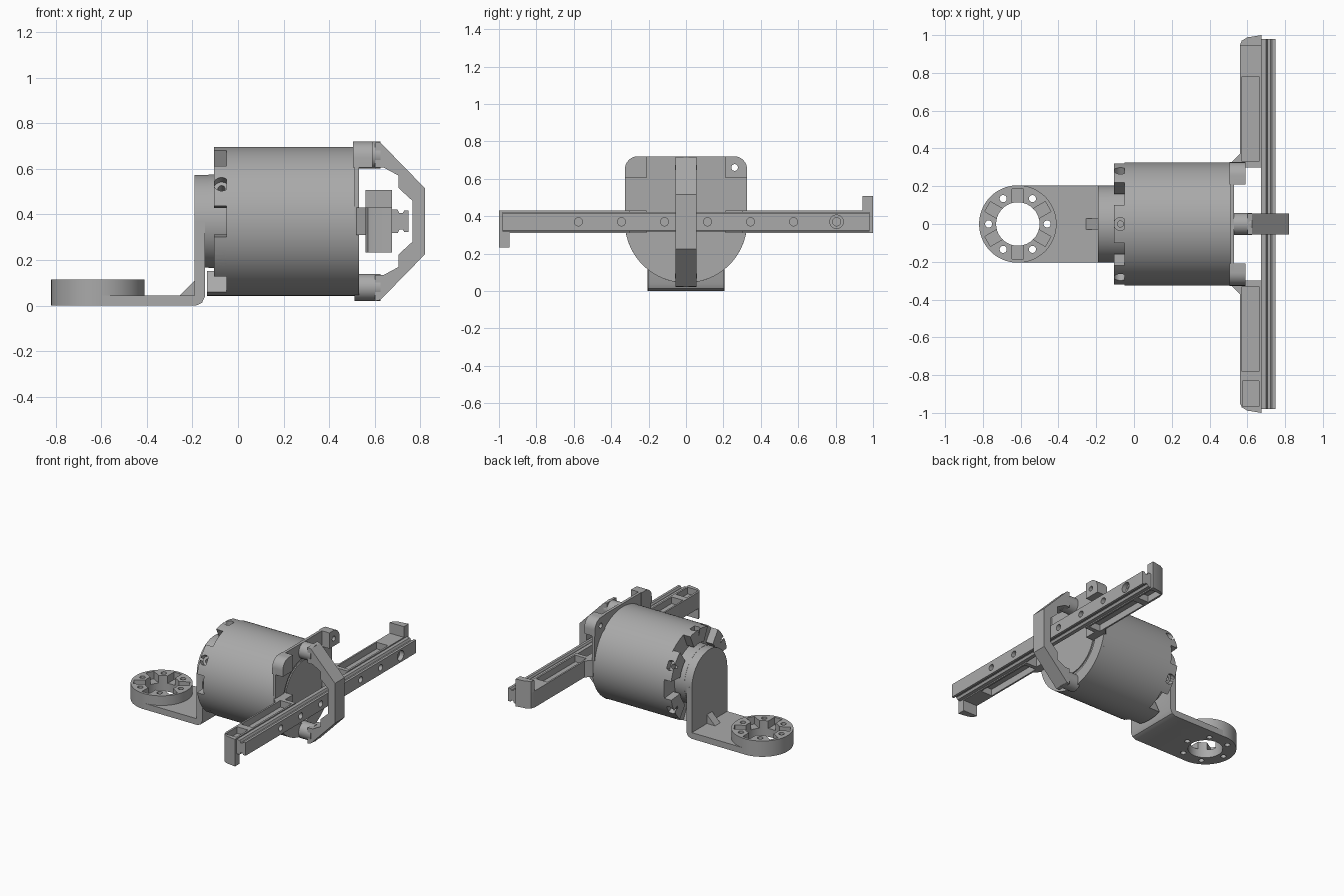
import bpy, bmesh
from math import sin, cos, pi, radians
from mathutils import Matrix, Vector

if "Cube" in bpy.data.objects:
    bpy.data.objects.remove(bpy.data.objects["Cube"])

grey = bpy.data.materials.new("machined grey")
grey.use_nodes = True
grey.diffuse_color = (0.4, 0.4, 0.4, 1)
grey.node_tree.nodes["Principled BSDF"].inputs["Base Color"].default_value = (0.4, 0.4, 0.4, 1)

AXIS_Z = 0.37   # height of the motor axis
R = 0.327       # motor radius


def finish(name, bm):
    bmesh.ops.recalc_face_normals(bm, faces=bm.faces)
    mesh = bpy.data.meshes.new(name)
    bm.to_mesh(mesh)
    bm.free()
    mesh.materials.append(grey)
    ob = bpy.data.objects.new(name, mesh)
    bpy.context.collection.objects.link(ob)
    return ob


def prism(name, pts, axis, lo, hi):
    """Extrude a 2D outline along an axis."""
    place = {"x": lambda a, b, t: (t, a, b),
             "y": lambda a, b, t: (a, t, b),
             "z": lambda a, b, t: (a, b, t)}[axis]
    bm = bmesh.new()
    low = [bm.verts.new(place(a, b, lo)) for a, b in pts]
    high = [bm.verts.new(place(a, b, hi)) for a, b in pts]
    bm.faces.new(low)
    bm.faces.new(high[::-1])
    for i in range(len(pts)):
        j = (i + 1) % len(pts)
        bm.faces.new((low[i], low[j], high[j], high[i]))
    return finish(name, bm)


def box(name, x, y, z):
    return prism(name, [(x[0], y[0]), (x[1], y[0]), (x[1], y[1]), (x[0], y[1])], "z", *z)


def rod(name, p, q, r, sides=32):
    """Cylinder between two points."""
    p, q = Vector(p), Vector(q)
    bm = bmesh.new()
    bmesh.ops.create_cone(bm, cap_ends=True, segments=sides, radius1=r, radius2=r,
                          depth=(q - p).length)
    turn = (q - p).to_track_quat("Z", "Y").to_matrix().to_4x4()
    bm.transform(Matrix.Translation((p + q) / 2) @ turn @ Matrix.Rotation(pi / sides, 4, "Z"))
    return finish(name, bm)


def cut(ob, *cutters):
    for c in cutters:
        c.hide_render = True
        mod = ob.modifiers.new("cut", "BOOLEAN")
        mod.operation, mod.solver, mod.object = "DIFFERENCE", "EXACT", c
        bpy.context.view_layer.objects.active = ob
        bpy.ops.object.modifier_apply(modifier=mod.name)
        bpy.data.objects.remove(c)
    return ob


def polar(r, deg, cx=0, cy=0):
    return cx + r * cos(radians(deg)), cy + r * sin(radians(deg))


def arc(r, a, b, n, cx=0, cy=0):
    return [polar(r, a + (b - a) * i / n, cx, cy) for i in range(n + 1)]


def coupling(name, height, matrix):
    """Ring with six screw holes and six slots in its end face."""
    ring = rod(name, (0, 0, 0), (0, 0, height), 0.205, 64)
    cut(ring, rod("bore", (0, 0, -1), (0, 0, 1), 0.115, 48))
    for i in range(6):
        x, y = polar(0.155, 60 * i)
        slot = box("slot", (0.1, 0.185), (-0.03, 0.03), (height - 0.055, 1))
        slot.data.transform(Matrix.Rotation(radians(30 + 60 * i), 4, "Z"))
        cut(ring, rod("screw", (x, y, -1), (x, y, 1), 0.019, 16), slot)
    ring.data.transform(matrix)
    return ring


# Motor housing with a bore at the back
housing = rod("motor_housing", (-0.05, 0, AXIS_Z), (0.51, 0, AXIS_Z), R, 96)
cut(housing, rod("bore", (-0.1, 0, AXIS_Z), (0.2, 0, AXIS_Z), 0.115))

# Six claws around the back rim, each with a radial screw seat
for i in range(6):
    deg = 30 + 60 * i
    outline = arc(R, deg - 18, deg + 18, 10, 0, AXIS_Z) + arc(0.225, deg + 15, deg - 15, 6, 0, AXIS_Z)
    back = -0.135 if deg == 270 else -0.105
    claw = prism("housing_claw", outline, "x", back, -0.05)
    for inner, r in ((0.285, 0.034), (0.2, 0.016)):
        a, b = polar(inner, deg, 0, AXIS_Z), polar(0.4, deg, 0, AXIS_Z)
        cut(claw, rod("screw", (-0.072, *a), (-0.072, *b), r, 24))

# Couplings: one on the motor, one on the bracket foot
coupling("motor_coupling", 0.085,
         Matrix.Translation((-0.045, 0, AXIS_Z)) @ Matrix.Rotation(-pi / 2, 4, "Y"))
FOOT_X = -0.615
coupling("foot_coupling", 0.115, Matrix.Translation((FOOT_X, 0, 0)))

# L-shaped bracket with hub and gusset
bracket = prism("bracket", [(FOOT_X, 0), (-0.185, 0), (-0.158, 0.012), (-0.145, 0.04),
                            (-0.145, AXIS_Z), (-0.19, AXIS_Z), (-0.19, 0.045), (FOOT_X, 0.045)],
                "y", -0.204, 0.204)
cut(bracket, rod("bore", (FOOT_X, 0, -1), (FOOT_X, 0, 0.1), 0.115, 48),
    rod("hub_bore", (-0.3, 0, AXIS_Z), (-0.1, 0, AXIS_Z), 0.17, 8))
for i in range(6):
    x, y = polar(0.155, 60 * i, FOOT_X)
    cut(bracket, rod("screw", (x, y, -1), (x, y, 0.2), 0.019, 16))
hub = rod("bracket_hub", (-0.19, 0, AXIS_Z), (-0.128, 0, AXIS_Z), 0.204, 64)
cut(hub, rod("hub_bore", (-0.3, 0, AXIS_Z), (-0.1, 0, AXIS_Z), 0.17, 8))
prism("gusset", [(-0.26, 0.04), (-0.18, 0.04), (-0.18, 0.12)], "y", -0.03, 0.03)

# Front mounting plate: round below, squared with rounded corners above
TOP = 0.72
outline = (arc(R, 180, 360, 40, 0, AXIS_Z)
           + arc(0.07, 0, 90, 8, R - 0.07, TOP - 0.07)
           + arc(0.07, 90, 180, 8, 0.07 - R, TOP - 0.07))
plate = prism("front_plate", outline, "x", 0.51, 0.53)
cut(plate, rod("recess", (0.522, 0, AXIS_Z), (0.6, 0, AXIS_Z), 0.235, 64))
face = rod("motor_face", (0.515, 0, AXIS_Z), (0.53, 0, AXIS_Z), 0.215, 64)
for sy in (-1, 1):
    for sz in (-1, 1):
        for ob, dy, dz in ((plate, 0.25, 0.14), (face, 0.13, 0.08)):
            y, z = sy * dy, AXIS_Z + sz * dz
            cut(ob, rod("screw", (0.517, y, z), (0.6, y, z), 0.016, 16))
    hole = (0.4, sy * 0.26, 0.66), (0.7, sy * 0.26, 0.66)
    cut(plate, rod("hole", *hole, 0.018, 20))
    # Thick corner ear
    pts = [(0.21, 0.605), (R, 0.605)] + arc(0.07, 0, 90, 8, R - 0.07, TOP - 0.07) + [(0.21, TOP)]
    ear = prism("plate_ear", [(sy * a, b) for a, b in pts], "x", 0.505, 0.59)
    cut(ear, rod("hole", *hole, 0.018, 20))

# Rail carrier: two opposed arms with pockets and an end tab
for s in (1, -1):
    pts = [(0.52, 0.21), (0.59, 0.21), (0.59, 0.3), (0.675, 0.3), (0.675, 1),
           (0.6, 0.988), (0.57, 0.97), (0.56, 0.94), (0.56, 0.37), (0.52, 0.33)]
    arm = prism("rail_arm", [(x, s * y) for x, y in pts], "z", AXIS_Z - 0.06, AXIS_Z + 0.06)

    def span(a, b):
        return sorted((s * a, s * b))

    for z in ((AXIS_Z + 0.012, 1), (-1, AXIS_Z - 0.012)):
        cut(arm, box("pocket", (0.572, 0.662), span(0.33, 0.78), z))
    end = (-1, AXIS_Z - 0.012) if s > 0 else (AXIS_Z + 0.012, 1)
    cut(arm, box("pocket", (0.575, 0.662), span(0.83, 0.965), end))
    tab = [(0.56, 0.945), (0.675, 0.945), (0.675, 1), (0.6, 0.988), (0.57, 0.97)]
    prism("end_tab", [(x, s * y) for x, y in tab], "z",
          *sorted((AXIS_Z + s * 0.055, AXIS_Z + s * 0.138)))

# Grooved rail with counterbored holes
half = [(0.672, 0.052), (0.7, 0.052), (0.708, 0.036), (0.722, 0.036), (0.73, 0.048), (0.748, 0.048)]
rail = prism("rail", [(x, AXIS_Z + h) for x, h in half] + [(x, AXIS_Z - h) for x, h in half[::-1]],
             "y", -0.98, 0.98)
for i in range(8):
    y = -0.805 + 0.23 * i
    cut(rail, rod("bore", (0.715, y, AXIS_Z), (0.8, y, AXIS_Z), 0.036, 24),
        rod("screw", (0.685, y, AXIS_Z), (0.8, y, AXIS_Z), 0.022, 20))

# Bridge over the rail, standing on two round posts
W = 0.055
upper = [(0.6, 0.35), (0.625, 0.345), (0.82, 0.145)]
inner = [(0.765, 0.09), (0.705, 0.145), (0.705, 0.2), (0.64, 0.235), (0.6, 0.235)]
loop = upper + [(x, -z) for x, z in upper[::-1]]
loop += [(x, -z) for x, z in inner[::-1]] + inner
bridge = prism("bridge", [(x, AXIS_Z + z) for x, z in loop], "y", -W, W)
for s in (-1, 1):
    z = AXIS_Z + s * 0.29
    post = rod("bridge_post", (0.51, 0, z), (0.625, 0, z), W + 0.004, 40)
    seat = rod("bolt_seat", (0.61, 0, z), (0.9, 0, z), 0.038, 32)
    cut(bridge, seat)
    for ob in (post, bridge):
        cut(ob, rod("bolt", (0.53, 0, z), (0.9, 0, z), 0.02, 20))
    cut(post, rod("bolt_seat", (0.61, 0, z), (0.9, 0, z), 0.038, 32))

# Smooth the round faces, keep the edges sharp
bpy.ops.object.select_all(action="DESELECT")
for ob in bpy.context.collection.objects:
    if ob.type == "MESH" and grey.name in ob.data.materials:
        ob.select_set(True)
        bpy.context.view_layer.objects.active = ob
bpy.ops.object.shade_smooth_by_angle(angle=radians(30))
